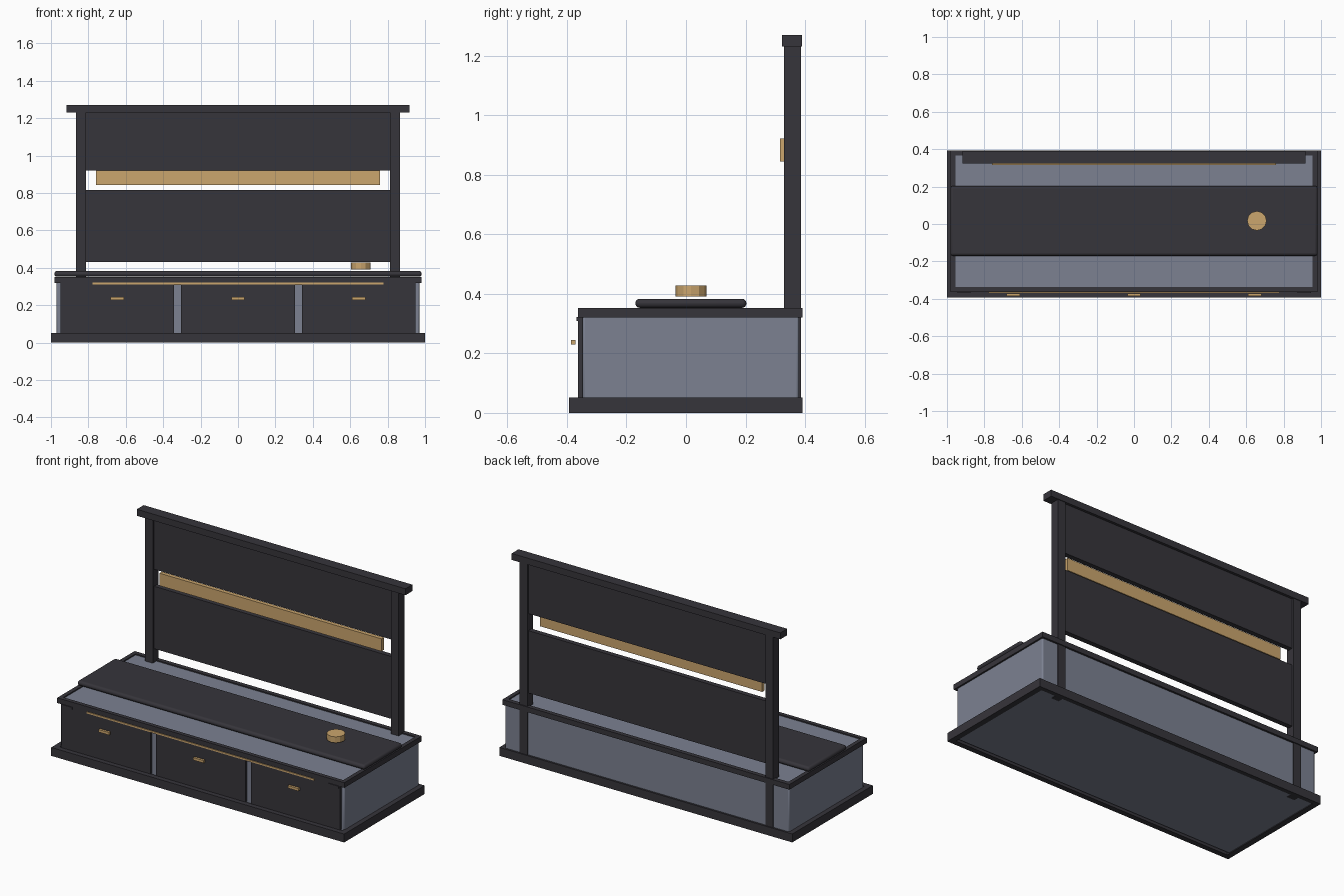
import bpy

if "Cube" in bpy.data.objects:
    bpy.data.objects.remove(bpy.data.objects["Cube"])


def material(name, rgb):
    m = bpy.data.materials.new(name)
    m.diffuse_color = (*rgb, 1)
    m.use_nodes = True
    m.node_tree.nodes["Principled BSDF"].inputs["Base Color"].default_value = m.diffuse_color
    return m


DARK = material("charcoal", (0.037, 0.035, 0.043))
SLATE = material("slate", (0.2, 0.22, 0.285))
GOLD = material("gold", (0.6, 0.38, 0.155))


def box(name, x, y, z, mat, bevel=0, segments=2):
    """Box from (min, max) pairs, with an optional rounded edge."""
    bpy.ops.mesh.primitive_cube_add(size=1)
    ob = bpy.context.object
    ob.name = name
    for v in ob.data.vertices:
        v.co = [(r[0] + r[1]) / 2 + c * (r[1] - r[0]) for c, r in zip(v.co, (x, y, z))]
    ob.data.materials.append(mat)
    if bevel:
        mod = ob.modifiers.new("Bevel", 'BEVEL')
        mod.width = bevel
        mod.segments = segments
        bpy.ops.object.shade_smooth_by_angle()
    return ob


def frame(name, x, y, z, inner_x, inner_y, mat):
    """Rectangular rim of four bars."""
    box(name + "_front", (-x, x), (y[0], inner_y[0]), z, mat)
    box(name + "_back", (-x, x), (inner_y[1], y[1]), z, mat)
    for side, s in (("left", -1), ("right", 1)):
        box(name + "_" + side, sorted((s * inner_x, s * x)), inner_y, z, mat)


# Cabinet body with its plinth and top rims
box("cabinet_body", (-0.97, 0.97), (-0.348, 0.38), (0.004, 0.345), SLATE, 0.008)
frame("plinth", 1.0, (-0.393, 0.392), (0, 0.052), 0.965, (-0.36, 0.365), DARK)
frame("top_rim", 0.98, (-0.363, 0.392), (0.32, 0.352), 0.955, (-0.338, 0.365), DARK)

# Drawer fronts and pulls
for i, (x0, x1) in enumerate(((-0.95, -0.342), (-0.304, 0.304), (0.342, 0.95))):
    box(f"drawer_front_{i}", (x0, x1), (-0.363, -0.345), (0.05, 0.318 if i != 1 else 0.31), DARK)
    c = (x0 + x1) / 2
    box(f"drawer_pull_{i}", (c - 0.036, c + 0.036), (-0.386, -0.371), (0.229, 0.245), GOLD)
box("drawer_lintel", (-0.95, 0.95), (-0.363, -0.345), (0.308, 0.322), DARK)
box("gold_inlay", (-0.777, 0.777), (-0.368, -0.36), (0.312, 0.322), GOLD)
for s in (-1, 1):
    box("corner_bracket", sorted((s * 0.875, s * 0.945)), (-0.368, -0.36), (0.308, 0.322), DARK)

# Rounded runner and knob on the top
box("table_runner", (-0.982, 0.982), (-0.17, 0.203), (0.353, 0.383), DARK, 0.0145, 4)
bpy.ops.mesh.primitive_cylinder_add(vertices=12, radius=0.052, depth=0.037,
                                    location=(0.657, 0.017, 0.409))
knob = bpy.context.object
knob.name = "round_knob"
knob.data.materials.append(GOLD)

# Back screen: posts, panels, cap rail and gold rail
for s in (-1, 1):
    box("screen_post", sorted((s * 0.813, s * 0.865)), (0.33, 0.386), (0.002, 1.235), DARK)
box("lower_panel", (-0.82, 0.82), (0.343, 0.374), (0.43, 0.815), DARK)
box("upper_panel", (-0.82, 0.82), (0.343, 0.374), (0.92, 1.235), DARK)
box("cap_rail", (-0.917, 0.917), (0.323, 0.39), (1.23, 1.27), DARK)
box("gold_rail", (-0.758, 0.758), (0.316, 0.34), (0.844, 0.921), GOLD)
